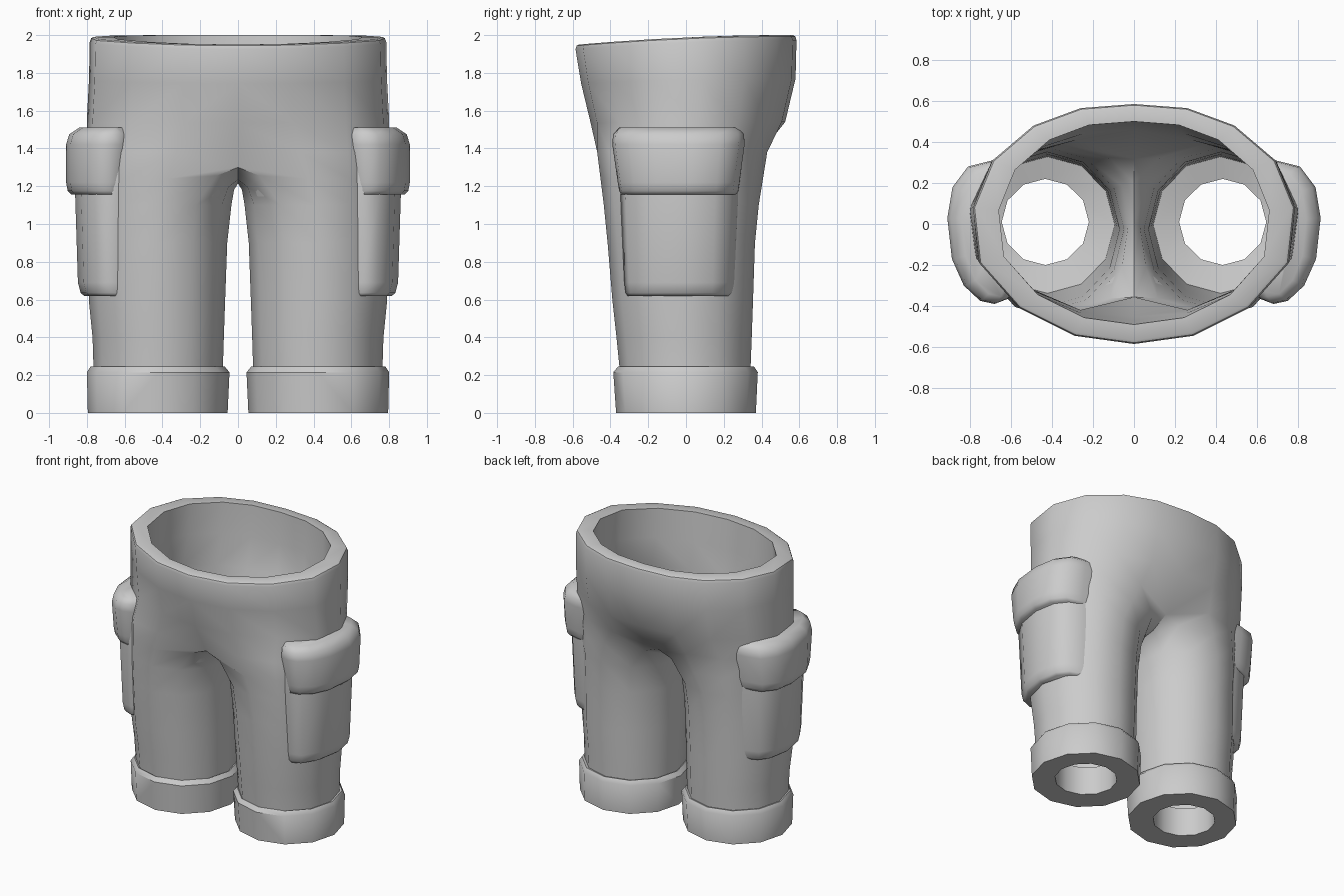
import bpy, bmesh, math
from mathutils import Vector

if "Cube" in bpy.data.objects:
    bpy.data.objects.remove(bpy.data.objects["Cube"])

cloth = bpy.data.materials.new("grey cloth")
cloth.diffuse_color = (0.6, 0.6, 0.6, 1)
cloth.use_nodes = True
cloth.node_tree.nodes["Principled BSDF"].inputs["Base Color"].default_value = cloth.diffuse_color


def finish(name, bm, angle):
    """Turn a right-hand half into a mirrored, smooth-shaded object."""
    bmesh.ops.recalc_face_normals(bm, faces=bm.faces)
    me = bpy.data.meshes.new(name)
    bm.to_mesh(me)
    bm.free()
    me.materials.append(cloth)
    ob = bpy.data.objects.new(name, me)
    bpy.context.collection.objects.link(ob)
    bpy.ops.object.select_all(action='DESELECT')
    ob.select_set(True)
    bpy.context.view_layer.objects.active = ob
    mod = ob.modifiers.new("mirror", 'MIRROR')
    mod.use_clip = True
    bpy.ops.object.modifier_apply(modifier="mirror")
    bpy.ops.object.shade_smooth_by_angle(angle=math.radians(angle))


def loft(bm, rings):
    """Skin rings; 9-point rings are open half-waists, 12-point rings are closed legs."""
    rows = [[bm.verts.new(p) for p in r] for r in rings]
    for a, b in zip(rows, rows[1:]):
        n = min(len(a), len(b))
        for i in range(n - 1 if n == 9 else n):
            j = (i + 1) % n
            bm.faces.new((a[i], a[j], b[j], b[i]))


# Half outline of the waist, front centre to back centre
WAIST = [(0, -.585), (.29, -.545), (.56, -.41), (.755, -.19), (.785, .08),
         (.69, .31), (.49, .48), (.26, .565), (0, .585)]
# Half outline at crotch height
HIP = [(0, -.375), (.33, -.47), (.58, -.405), (.75, -.2), (.8, .02),
       (.74, .22), (.55, .365), (.3, .43), (0, .335)]


def waist_ring(z, sx, front, back):
    out = []
    for x, y in WAIST:
        dip = .05 * ((.585 - y) / 1.17) ** 2 * max(0, (z - 1.5) / .5)
        out.append(Vector((x * sx, y * (front if y < 0 else back) / .585, z - dip)))
    return out


def hip_ring(s, lift):
    pts = [Vector((x * s, y * s, 1.30 + lift if x == 0 else 1.38)) for x, y in HIP]
    return pts + [Vector((0, y, z + lift)) for y, z in ((.2, 1.235), (0, 1.215), (-.2, 1.235))]


def leg_ring(z, x0, x1, y0, y1):
    out = []
    for i in range(12):
        a = math.radians((i - 4) * 30)
        out.append(Vector(((x0 + x1) / 2 + (x1 - x0) / 2 * math.cos(a),
                           (y0 + y1) / 2 + (y1 - y0) / 2 * math.sin(a), z)))
    return out


def between(a, b):
    """Rounded transition from the crotch saddle to the leg."""
    out = []
    for i, (p, q) in enumerate(zip(a, b)):
        tx, tz = (.5, .22) if i in (0, 8) else (.6, .3) if i > 8 else (.5, .5)
        out.append(Vector((p.x + tx * (q.x - p.x), p.y + .5 * (q.y - p.y),
                           p.z + tz * (q.z - p.z))))
    return out


LEGS = [(1.1, .035, .79, -.435, .385), (.9, .057, .79, -.415, .365),
        (.6, .068, .79, -.39, .355), (.4, .075, .77, -.368, .348),
        (.24, .08, .765, -.352, .342)]
outer_legs = [leg_ring(*l) for l in LEGS]
t = .014
inner_legs = [leg_ring(z, a + t, b - t, c + t, d - t) for z, a, b, c, d in LEGS]
hip_out, hip_in = hip_ring(1, 0), hip_ring(.95, .03)

# Shorts: outer skin, cuff, leg opening and lining in one continuous shell
rings = [waist_ring(2, .972, .567, .567), waist_ring(1.993, .99, .579, .579),
         waist_ring(1.973, 1, .585, .585),
         waist_ring(1.77, 1.005, .555, .58), waist_ring(1.54, 1.02, .505, .525),
         hip_out, between(hip_out, outer_legs[0])]
rings += outer_legs
rings += [leg_ring(.245, .07, .78, -.36, .36), leg_ring(.215, .045, .80, -.385, .38),
          leg_ring(0, .055, .795, -.37, .37), leg_ring(0, .22, .645, -.2, .22),
          leg_ring(.21, .22, .645, -.2, .22)]
rings += inner_legs[::-1]
rings += [between(hip_in, inner_legs[0]), hip_in,
          waist_ring(1.54, .9, .45, .46), waist_ring(1.77, .86, .47, .49),
          waist_ring(2, .84, .49, .5), waist_ring(2, .972, .567, .567)]
bm = bmesh.new()
loft(bm, rings)
bmesh.ops.remove_doubles(bm, verts=bm.verts, dist=.0005)
finish("shorts", bm, 39)

# Hidden side of the pockets, following the thigh
BACK = [(.6, .31), (.73, .17), (.78, .0), (.73, -.22), (.6, -.34)]


def pocket(name, arc, rows):
    """Stack one curved outline at several heights and cap both ends."""
    bm = bmesh.new()
    loops = []
    for z, sx, sy, xmin in rows:
        pts = [(max(xmin, .5 + (x - .5) * sx), -.03 + (y + .03) * sy) for x, y in arc]
        pts += [(x, y * sy) for x, y in BACK]
        loops.append([bm.verts.new((x, y, z)) for x, y in pts])
    n = len(loops[0])
    for a, b in zip(loops, loops[1:]):
        for i in range(n):
            j = (i + 1) % n
            bm.faces.new((a[i], a[j], b[j], b[i]))
    bm.faces.new(loops[0])
    bm.faces.new(loops[-1])
    finish(name, bm, 60)


# Cargo pocket bag on each outer thigh
pocket("pocket_bag",
       [(.62, -.375), (.75, -.345), (.83, -.2), (.862, 0),
        (.835, .17), (.77, .26), (.67, .3)],
       [(.62, .87, .81, .66), (.635, .92, .84, .655), (.69, .96, .86, .65),
        (1.15, 1, .92, .63), (1.40, .98, .92, .63), (1.46, .92, .9, .63)])

# Flap folded over the bag
pocket("pocket_flap",
       [(.615, -.365), (.68, -.39), (.75, -.375), (.83, -.3), (.888, -.17), (.91, .03),
        (.885, .18), (.81, .28), (.69, .31)],
       [(1.155, .93, .87, .66), (1.175, .98, .9, .65), (1.22, 1, .92, .64),
        (1.42, 1, 1, .615), (1.475, .96, .99, .615), (1.51, .83, .9, .64)])
